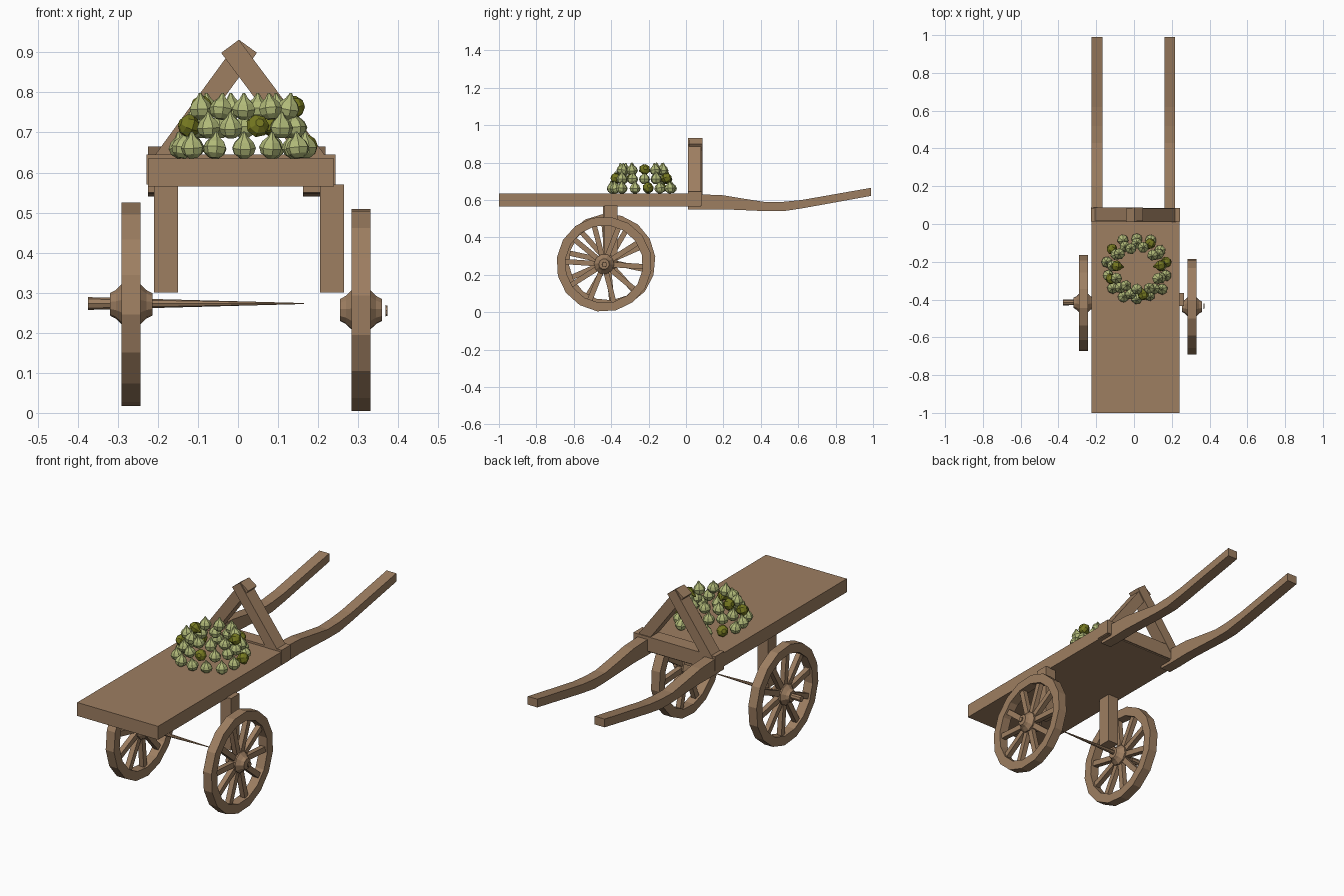
import bpy, bmesh, math, random
from mathutils import Matrix, Vector

random.seed(4)
cube = bpy.data.objects.get("Cube")
if cube:
    bpy.data.objects.remove(cube)


def material(name, rgb):
    m = bpy.data.materials.new(name)
    m.use_nodes = True
    m.diffuse_color = (*rgb, 1)
    m.node_tree.nodes["Principled BSDF"].inputs["Base Color"].default_value = (*rgb, 1)
    return m


wood = material("brown wood", (0.34, 0.21, 0.12))
green = material("pale green", (0.44, 0.49, 0.19))
olive = material("dark olive", (0.18, 0.19, 0.015))


def finish(name, bm, mat):
    bmesh.ops.recalc_face_normals(bm, faces=bm.faces)
    me = bpy.data.meshes.new(name)
    bm.to_mesh(me)
    bm.free()
    me.materials.append(mat)
    ob = bpy.data.objects.new(name, me)
    bpy.context.collection.objects.link(ob)
    return ob


def add_box(bm, centre, size, rot=Matrix()):
    mat = Matrix.Translation(centre) @ rot @ Matrix.Diagonal((*size, 1))
    return bmesh.ops.create_cube(bm, size=1, matrix=mat)["verts"]


def box(name, lo, hi):
    bm = bmesh.new()
    lo, hi = Vector(lo), Vector(hi)
    add_box(bm, (lo + hi) / 2, hi - lo)
    return finish(name, bm, wood)


def add_lathe(bm, profile, sides, matrix, closed=False):
    """Spin (radius, height) pairs about local z."""
    rings = []
    for r, h in profile:
        rings.append([bm.verts.new(matrix @ Vector((
            r * math.cos(math.tau * i / sides), r * math.sin(math.tau * i / sides), h)))
            for i in range(sides)])
    pairs = list(zip(rings, rings[1:]))
    if closed:
        pairs.append((rings[-1], rings[0]))
    else:
        bm.faces.new(rings[0])
        bm.faces.new(rings[-1])
    for a, b in pairs:
        for i in range(sides):
            j = (i + 1) % sides
            bm.faces.new((a[i], a[j], b[j], b[i]))


# Flat bed
box("bed", (-0.225, -1, 0.565), (0.24, 0.08, 0.635))

# Curved handles: sections of (y, bottom, top)
sections = [(0.01, 0.55, 0.635), (0.08, 0.548, 0.63), (0.2, 0.55, 0.625), (0.32, 0.545, 0.605),
            (0.43, 0.54, 0.588), (0.52, 0.54, 0.59), (0.62, 0.555, 0.6), (0.99, 0.622, 0.665)]
for name, x0, x1 in (("right_handle", -0.225, -0.168), ("left_handle", 0.162, 0.218)):
    bm = bmesh.new()
    rings = [[bm.verts.new(p) for p in ((x0, y, b), (x1, y, b), (x1, y, t), (x0, y, t))]
             for y, b, t in sections]
    for a, b in zip(rings, rings[1:]):
        for i in range(4):
            j = (i + 1) % 4
            bm.faces.new((a[i], a[j], b[j], b[i]))
    bm.faces.new(rings[0])
    bm.faces.new(rings[-1])
    finish(name, bm, wood)

# Triangular frame: two leaning beams crossing at the top, plus a low tie
for name, foot, top, y in (("right_frame_beam", -0.205, 0.025, 0.052),
                           ("left_frame_beam", 0.215, -0.02, 0.046)):
    bm = bmesh.new()
    a, b = Vector((foot, y, 0.6)), Vector((top, y, 0.915))
    d = b - a
    rot = Matrix.Rotation(math.atan2(d.x, d.z), 4, 'Y')
    add_box(bm, (a + b) / 2, (0.055, 0.07, d.length), rot)
    finish(name, bm, wood)
box("frame_tie", (-0.228, 0.012, 0.57), (0.243, 0.086, 0.645))

# Posts carrying the wheels
box("right_post", (-0.21, -0.445, 0.3), (-0.15, -0.375, 0.57))
box("left_post", (0.205, -0.435, 0.3), (0.265, -0.365, 0.57))


# Spoked wheels
def wheel(prefix, x, y, z, turn):
    base = (Matrix.Translation((x, y, z)) @ Matrix.Rotation(math.pi / 2, 4, 'Y')
            @ Matrix.Rotation(turn, 4, 'Z'))
    bm = bmesh.new()
    w = 0.024
    add_lathe(bm, [(0.255, -w), (0.255, w), (0.208, w), (0.208, -w)], 16, base, True)
    finish(prefix + "_rim", bm, wood)
    bm = bmesh.new()
    for i in range(10):
        rot = Matrix.Rotation(math.tau * i / 10, 4, 'Z')
        verts = add_box(bm, (0.125, 0, 0), (0.18, 0.028, 0.026))
        bmesh.ops.transform(bm, matrix=base @ rot, verts=verts)
    finish(prefix + "_spokes", bm, wood)
    bm = bmesh.new()
    add_lathe(bm, [(0.028, -0.053), (0.036, -0.038), (0.054, -0.02), (0.054, 0.02),
                   (0.036, 0.038), (0.028, 0.053)], 10, base)
    finish(prefix + "_hub", bm, wood)


wheel("right_wheel", -0.267, -0.418, 0.271, 0.1)
wheel("left_wheel", 0.307, -0.438, 0.257, 0.25)

# Tapering axle and the far axle tip
to_x = Matrix.Rotation(math.pi / 2, 4, 'Y')
bm = bmesh.new()
add_lathe(bm, [(0.016, -0.375), (0.011, -0.2), (0.0012, 0.165)], 8,
          Matrix.Translation((0, -0.415, 0.273)) @ to_x)
finish("axle", bm, wood)
bm = bmesh.new()
add_lathe(bm, [(0.014, 0.368), (0.013, 0.373)], 8, Matrix.Translation((0, -0.435, 0.255)) @ to_x)
finish("axle_tip", bm, wood)

# Fruit stacked in three rings, every fifth one darker and tipped over
profile = [(0.011, -0.029), (0.025, -0.018), (0.03, -0.003), (0.023, 0.012),
           (0.011, 0.023), (0.003, 0.037)]
count = 0
for ring, (radius, height, number) in enumerate(((0.165, 0.665, 14), (0.14, 0.715, 13),
                                                (0.115, 0.762, 11))):
    for i in range(number):
        count += 1
        ripe = count % 5 == 0
        a = math.tau * (i + ring * 0.5) / number - math.pi / 2
        r = radius + random.uniform(-0.012, 0.008)
        tilt = 1.9 if ripe else random.uniform(-0.2, 0.2)
        mat = (Matrix.Translation((0.015 + r * math.cos(a), -0.238 + r * math.sin(a), height))
               @ Matrix.Rotation(a, 4, 'Z') @ Matrix.Rotation(-tilt, 4, 'Y')
               @ Matrix.Rotation(random.uniform(0, 6), 4, 'Z'))
        bm = bmesh.new()
        add_lathe(bm, profile, 7, mat)
        finish("fruit", bm, olive if ripe else green)
